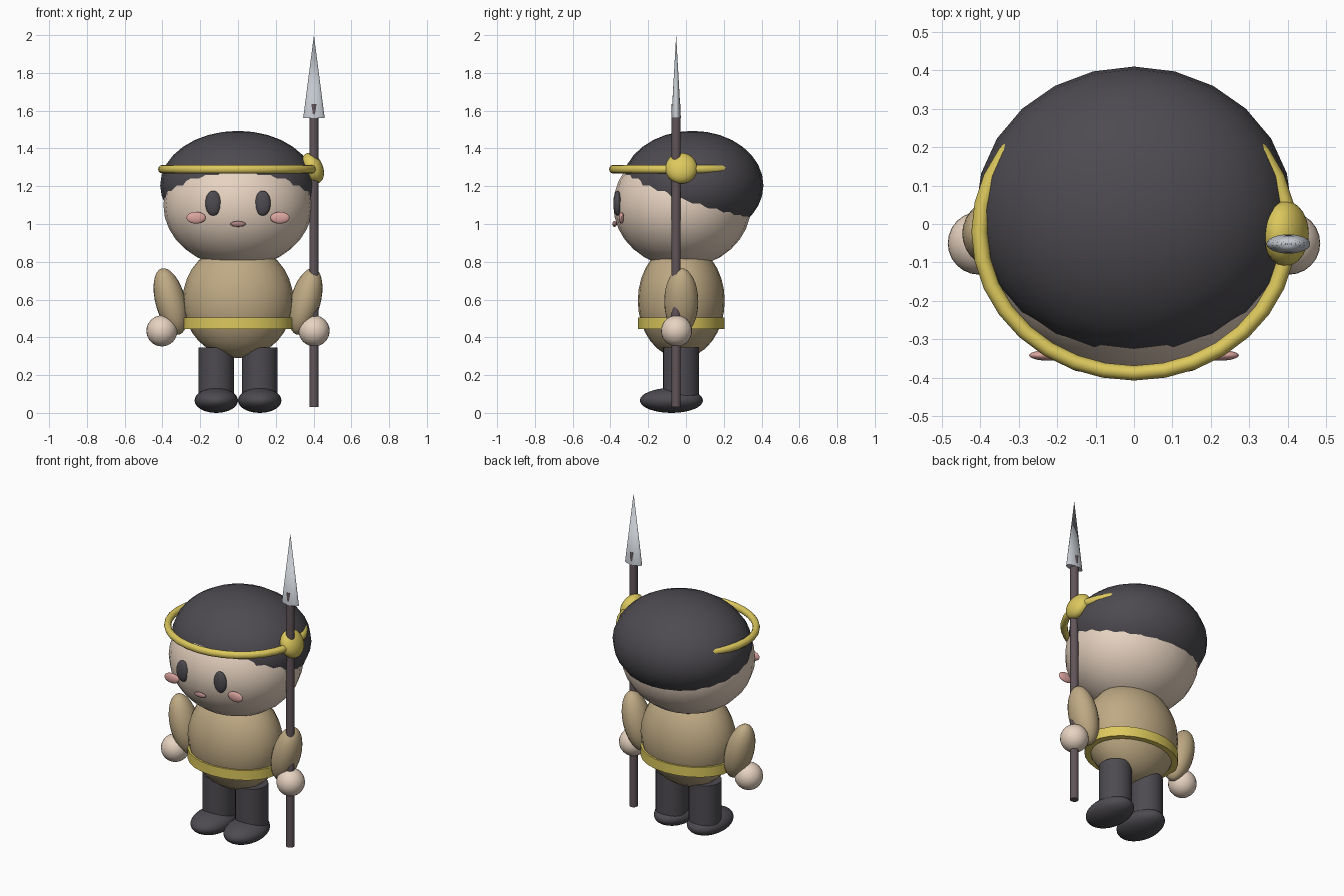
import bpy, math

if "Cube" in bpy.data.objects:
    bpy.data.objects.remove(bpy.data.objects["Cube"])


def material(name, color):
    m = bpy.data.materials.new(name)
    m.diffuse_color = (*color, 1)
    m.use_nodes = True
    m.node_tree.nodes["Principled BSDF"].inputs["Base Color"].default_value = m.diffuse_color
    return m


SKIN = material("skin", (0.80, 0.65, 0.53))
DARK = material("dark", (0.075, 0.07, 0.08))
CLOTH = material("cloth", (0.52, 0.40, 0.23))
GOLD = material("gold", (0.72, 0.58, 0.11))
BLUSH = material("blush", (0.72, 0.38, 0.35))
LIPS = material("lips", (0.42, 0.22, 0.22))
WOOD = material("wood", (0.12, 0.09, 0.10))
STEEL = material("steel", (0.55, 0.58, 0.62))


def finish(name, mat, scale=(1, 1, 1), tilt=0):
    o = bpy.context.object
    o.name = name
    o.scale = scale
    o.rotation_euler.y = math.radians(tilt)
    o.data.materials.append(mat)
    bpy.ops.object.transform_apply(location=False, rotation=True, scale=True)
    bpy.ops.object.shade_smooth_by_angle(angle=math.radians(40))
    return o


def ball(name, loc, radii, mat, tilt=0):
    bpy.ops.mesh.primitive_uv_sphere_add(segments=24, ring_count=16, radius=1, location=loc)
    return finish(name, mat, radii, tilt)


def post(name, loc, rx, ry, z0, z1, mat, tip=1):
    bpy.ops.mesh.primitive_cone_add(vertices=24, radius1=1, radius2=tip, depth=z1 - z0,
                                    location=(loc[0], loc[1], (z0 + z1) / 2))
    return finish(name, mat, (rx, ry, 1))


# head and hair cap (hairline is where the two ellipsoids meet)
ball("head", (0, -0.02, 1.10), (0.395, 0.365, 0.33), SKIN)
ball("hair", (0, 0.035, 1.205), (0.412, 0.375, 0.288), DARK)
ball("mouth", (0, -0.378, 1.0), (0.04, 0.012, 0.015), LIPS)

# headband, buried in the hair at the back, with side knob
bpy.ops.mesh.primitive_torus_add(major_segments=32, minor_segments=12, major_radius=1,
                                 minor_radius=0.053, location=(0, -0.02, 1.29))
finish("headband", GOLD, (0.402, 0.368, 0.42))
ball("headband_knob", (0.395, -0.025, 1.295), (0.055, 0.085, 0.085), GOLD, -22)

# torso and belt
ball("torso", (0, -0.025, 0.594), (0.293, 0.23, 0.304), CLOTH)
post("belt", (0, -0.025), 0.293, 0.23, 0.443, 0.505, GOLD)

# mirrored parts
for side, s in (("left", -1), ("right", 1)):
    ball(side + "_eye", (s * 0.131, -0.363, 1.11), (0.042, 0.022, 0.066), DARK)
    ball(side + "_cheek", (s * 0.222, -0.342, 1.033), (0.051, 0.014, 0.031), BLUSH)
    ball(side + "_arm", (s * 0.357, -0.025, 0.59), (0.08, 0.09, 0.181), CLOTH, s * 15)
    ball(side + "_hand", (s * 0.403, -0.05, 0.434), (0.082, 0.082, 0.082), SKIN)
    post(side + "_leg", (s * 0.115, -0.027), 0.095, 0.095, 0.05, 0.345, DARK)
    ball(side + "_foot", (s * 0.115, -0.077, 0.066), (0.115, 0.167, 0.066), DARK)

# spear
post("spear_shaft", (0.402, -0.052), 0.024, 0.024, 0.03, 1.635, WOOD)
post("spear_head", (0.402, -0.052), 0.057, 0.025, 1.56, 2.0, STEEL, tip=0)
